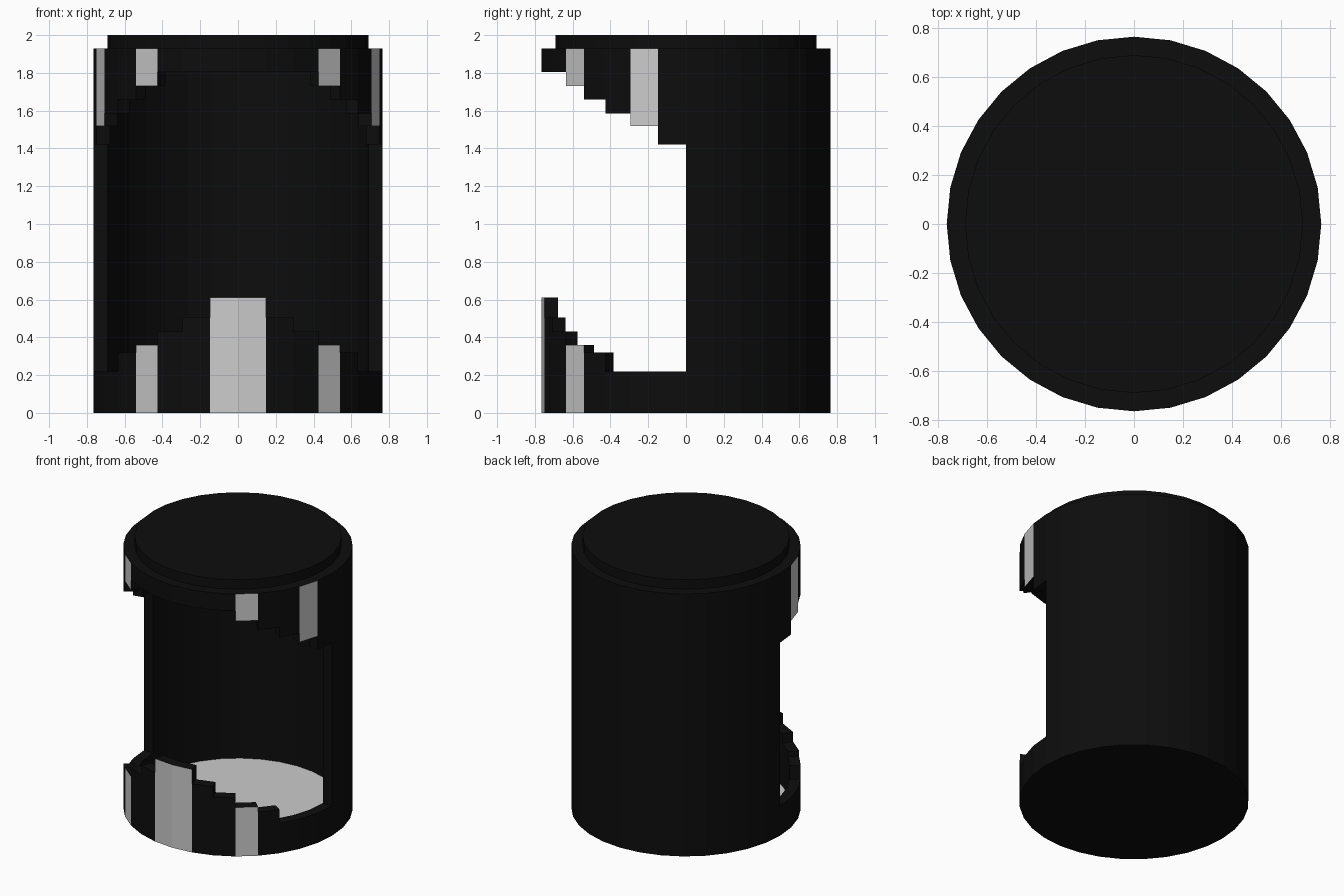
import bpy, bmesh, math
from mathutils import Vector

if "Cube" in bpy.data.objects:
    bpy.data.objects.remove(bpy.data.objects["Cube"])

N, R, RI, TOP = 32, 0.765, 0.69, 1.93


def material(name, v):
    m = bpy.data.materials.new(name)
    m.diffuse_color = (v, v, v, 1)
    m.use_nodes = True
    m.node_tree.nodes["Principled BSDF"].inputs["Base Color"].default_value = m.diffuse_color
    return m


BLACK, GREY = material("black", 0.004), material("light_grey", 0.8)


def pt(i, r, z):
    a = math.radians(-90 + i * 360 / N)   # index 0 is the front centre
    return Vector((r * math.cos(a), r * math.sin(a), z))


def finish(name, bm):
    me = bpy.data.meshes.new(name)
    bm.to_mesh(me)
    bm.free()
    me.materials.append(BLACK)
    me.materials.append(GREY)
    bpy.context.collection.objects.link(bpy.data.objects.new(name, me))


def quad(bm, pts, out, mat=0):
    if (pts[1] - pts[0]).cross(pts[2] - pts[0]).dot(out) < 0:
        pts = pts[::-1]
    f = bm.faces.new([bm.verts.new(p) for p in pts])
    f.material_index = mat


def wall(name, segs, span, grey=()):
    """Thick wall of flat facets; span(i) gives the z range of facet i."""
    bm = bmesh.new()
    up = Vector((0, 0, 1))
    for i in segs:
        z0, z1 = span(i)
        d = pt(i + 0.5, 1, 0)
        for r, s in ((R, 1), (RI, -1)):
            quad(bm, [pt(i, r, z0), pt(i + 1, r, z0), pt(i + 1, r, z1), pt(i, r, z1)],
                 d * s, int(s == 1 and fold(i) in grey))
        for z, s in ((z0, -1), (z1, 1)):
            quad(bm, [pt(i, R, z), pt(i + 1, R, z), pt(i + 1, RI, z), pt(i, RI, z)], up * s)
        # exposed step sides next to shorter neighbours
        for e, n in ((i, i - 1), (i + 1, i + 1)):
            n0, n1 = span(n) if n in segs else (z1, z1)
            side = pt(e, 1, 0) - d
            for a, b in ((z0, min(n0, z1)), (max(n1, z0), z1)):
                if b - a > 1e-4:
                    quad(bm, [pt(e, R, a), pt(e, RI, a), pt(e, RI, b), pt(e, R, b)], side)
    bmesh.ops.remove_doubles(bm, verts=bm.verts, dist=1e-5)
    finish(name, bm)


def disc(name, r, z0, z1, top_mat=0):
    bm = bmesh.new()
    lo = [bm.verts.new(pt(i, r, z0)) for i in range(N)]
    hi = [bm.verts.new(pt(i, r, z1)) for i in range(N)]
    bm.faces.new(lo[::-1])
    bm.faces.new(hi).material_index = top_mat
    for i in range(N):
        j = (i + 1) % N
        bm.faces.new((lo[i], lo[j], hi[j], hi[i]))
    finish(name, bm)


def fold(i):
    return i if i >= 0 else -1 - i   # mirror left facets onto right ones


# stepped heights from front centre to the side
LOW = [0.61, 0.505, 0.43, 0.36, 0.32, 0.22, 0.22, 0.22]
HIGH = [1.805, 1.805, 1.805, 1.73, 1.66, 1.585, 1.52, 1.42]

# half-round back wall and the stepped front borders
wall("back_wall", range(8, 24), lambda i: (0, TOP))
wall("lower_front_steps", range(-8, 8), lambda i: (0, LOW[fold(i)]), {0, 3})
wall("upper_front_steps", range(-8, 8), lambda i: (HIGH[fold(i)], TOP), {3, 6})

# floor plate and raised lid
disc("floor", RI, 0, 0.045, 1)
disc("lid", RI, TOP, 2.0)
